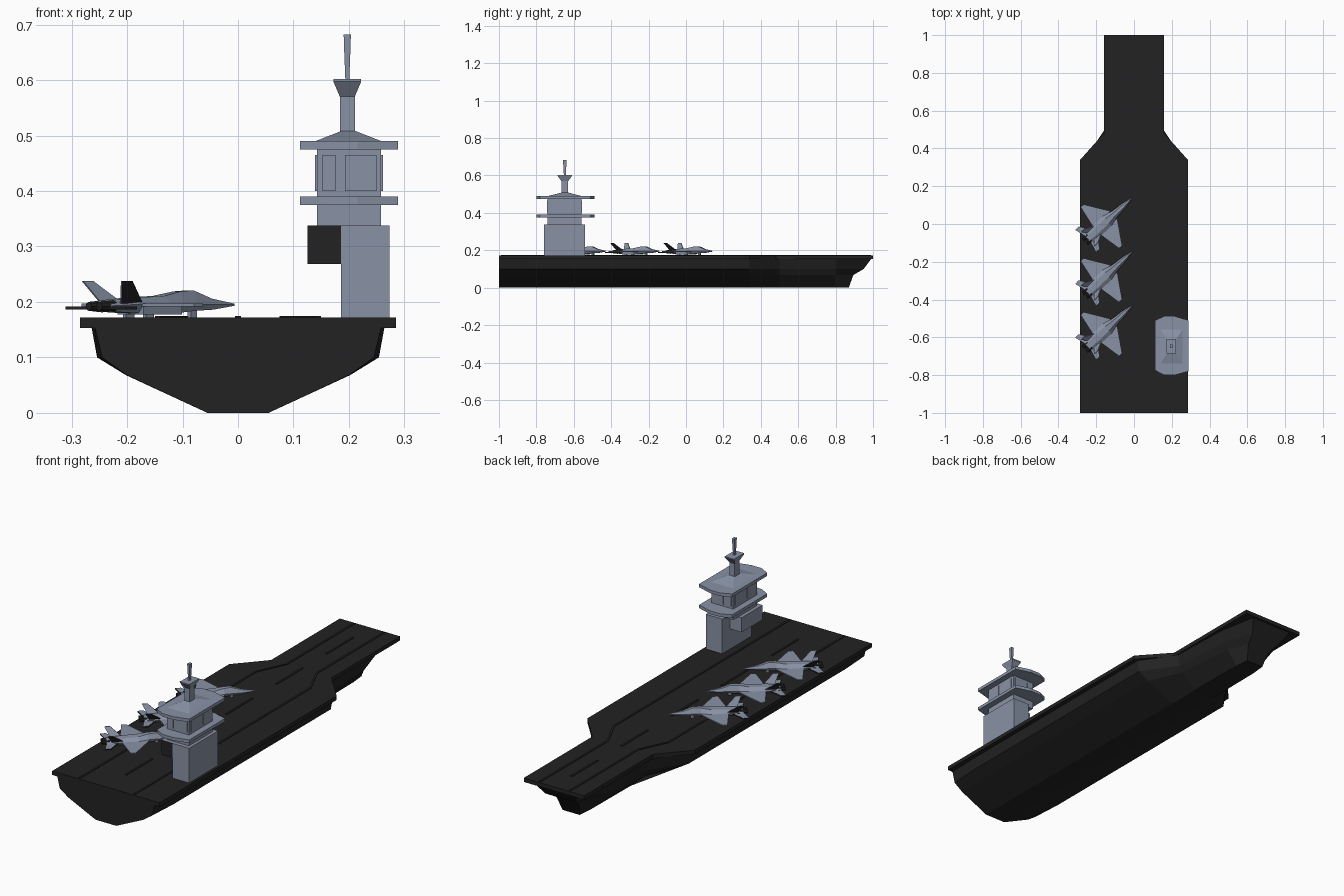
import bpy, bmesh, math
from mathutils import Vector

if "Cube" in bpy.data.objects:
    bpy.data.objects.remove(bpy.data.objects["Cube"])


def material(name, rgb):
    m = bpy.data.materials.new(name)
    m.diffuse_color = (*rgb, 1)
    m.use_nodes = True
    m.node_tree.nodes["Principled BSDF"].inputs["Base Color"].default_value = m.diffuse_color
    return m


DARK = material("deck black", (0.016, 0.016, 0.016))
GREY = material("steel blue grey", (0.25, 0.29, 0.38))


def finish(bm, name, mats, rule=None):
    """Turn a bmesh into an object; rule(face) picks the material slot."""
    bmesh.ops.recalc_face_normals(bm, faces=bm.faces[:])
    bm.normal_update()
    if rule:
        for f in bm.faces:
            f.material_index = rule(f)
    me = bpy.data.meshes.new(name)
    bm.to_mesh(me)
    bm.free()
    for m in mats:
        me.materials.append(m)
    ob = bpy.data.objects.new(name, me)
    bpy.context.collection.objects.link(ob)
    return ob


def loft(bm, rings):
    """Skin a list of equal-length closed rings and cap both ends."""
    vs = [[bm.verts.new(p) for p in r] for r in rings]
    n = len(rings[0])
    for a, b in zip(vs, vs[1:]):
        for i in range(n):
            j = (i + 1) % n
            bm.faces.new((a[i], a[j], b[j], b[i]))
    bm.faces.new(vs[0][::-1])
    bm.faces.new(vs[-1])


def prism(bm, outline, z0, z1):
    loft(bm, [[(x, y, z) for x, y in outline] for z in (z0, z1)])


def rect(x0, x1, y0, y1):
    return [(x0, y0), (x1, y0), (x1, y1), (x0, y1)]


def slab(name, outline, z0, z1, mat, rule=None):
    bm = bmesh.new()
    prism(bm, outline, z0, z1)
    mats = mat if isinstance(mat, list) else [mat]
    return finish(bm, name, mats, rule)


def mirrored(half):
    return half + [(-x, y) for x, y in reversed(half)]


# flight deck
slab("flight_deck", mirrored([(0.285, -1), (0.285, 0.34), (0.16, 0.48), (0.16, 1)]),
     0.153, 0.172, DARK)

# hull: half sections of (x, y, z) from keel to deck
def section(y, xs):
    return [(x, y, z) for x, z in zip(xs, (0.0, 0.068, 0.1, 0.154))]


halves = [
    section(-1.0, (0.055, 0.2, 0.245, 0.258)),
    section(-0.85, (0.055, 0.202, 0.254, 0.264)),
    section(0.34, (0.055, 0.202, 0.254, 0.264)),
    section(0.5, (0.055, 0.13, 0.145, 0.155)),
    section(0.8, (0.052, 0.105, 0.125, 0.145)),
    [(0.045, 0.87, 0.0), (0.06, 0.895, 0.068), (0.08, 0.95, 0.1), (0.11, 0.99, 0.154)],
]
bm = bmesh.new()
loft(bm, [h + [(-x, y, z) for x, y, z in reversed(h)] for h in halves])
finish(bm, "hull", [DARK])

# raised deck lines: kinked pair and centre dashes
bm = bmesh.new()
w = 0.005
for s in (1, -1):
    path = [(0.145, -0.99), (0.145, 0.34), (0.08, 0.48), (0.08, 0.99)]
    prism(bm, [(s * (x - w), y) for x, y in path]
          + [(s * (x + w), y) for x, y in reversed(path)], 0.171, 0.175)
for i in range(5):
    y = -0.85 + i * 0.38
    prism(bm, rect(-w, w, y, y + 0.2), 0.171, 0.175)
finish(bm, "deck_lines", [DARK])

# island tower
slab("tower_base", rect(0.186, 0.273, -0.76, -0.54), 0.172, 0.338, GREY)
slab("tower_sponson", rect(0.125, 0.187, -0.759, -0.6), 0.268, 0.338, [GREY, DARK],
     lambda f: int(f.normal.y < -0.5))
slab("tower_neck", rect(0.142, 0.258, -0.74, -0.56), 0.338, 0.376, GREY)
slab("bridge_room", rect(0.142, 0.258, -0.74, -0.56), 0.39, 0.476, GREY)

walkway = [(0.112, -0.775), (0.16, -0.8), (0.215, -0.8), (0.288, -0.78),
           (0.288, -0.51), (0.215, -0.488), (0.16, -0.488), (0.112, -0.51)]
slab("lower_walkway", walkway, 0.375, 0.39, GREY)
slab("upper_walkway", walkway, 0.475, 0.49, GREY)

# bridge windows: thin plates on all four walls
bm = bmesh.new()
for x0, x1 in ((0.152, 0.176), (0.193, 0.25)):
    for y in (-0.74, -0.56):
        prism(bm, rect(x0, x1, y - 0.003, y + 0.003), 0.4, 0.465)
for y0, y1 in ((-0.725, -0.665), (-0.635, -0.575)):
    for x in (0.142, 0.258):
        prism(bm, rect(x - 0.003, x + 0.003, y0, y1), 0.4, 0.465)
finish(bm, "bridge_windows", [GREY])


# roof, mast, lookout and antenna: stacked square tapers (z, half x, half y)
def taper(name, cx, cy, levels):
    bm = bmesh.new()
    loft(bm, [[(x, y, z) for x, y in rect(cx - a, cx + a, cy - b, cy + b)]
              for z, a, b in levels])
    finish(bm, name, [GREY])


taper("roof", 0.199, -0.648, [(0.49, 0.059, 0.09), (0.508, 0.013, 0.02)])
taper("mast", 0.197, -0.648, [(0.5, 0.0135, 0.018), (0.57, 0.0135, 0.018),
                              (0.597, 0.025, 0.038), (0.602, 0.025, 0.038)])
taper("antenna", 0.197, -0.648, [(0.6, 0.0035, 0.005), (0.65, 0.0055, 0.008),
                                 (0.682, 0.0065, 0.009)])


# jet parts, nose along local +x
def fuselage():
    bm = bmesh.new()
    rings = []
    for u, hw, zb, zm, zt in ((0.225, 0.002, 0.193, 0.195, 0.197),
                              (0.165, 0.014, 0.186, 0.195, 0.206),
                              (0.118, 0.018, 0.184, 0.196, 0.221),
                              (0.085, 0.023, 0.181, 0.197, 0.219),
                              (0.04, 0.035, 0.178, 0.197, 0.211),
                              (-0.04, 0.036, 0.18, 0.196, 0.207),
                              (-0.1, 0.028, 0.183, 0.193, 0.202)):
        rings.append([(u, hw, zm), (u, hw * 0.45, zt), (u, -hw * 0.45, zt),
                      (u, -hw, zm), (u, -hw * 0.6, zb), (u, hw * 0.6, zb)])
    loft(bm, rings)
    # intakes and landing gear
    for s in (1, -1):
        prism(bm, [(u, s * v) for u, v in rect(-0.03, 0.065, 0.012, 0.034)], 0.177, 0.195)
        prism(bm, [(u, s * v) for u, v in rect(-0.02, 0.0, 0.022, 0.03)], 0.171, 0.18)
    prism(bm, rect(0.115, 0.13, -0.004, 0.004), 0.171, 0.188)
    # wings
    for s in (1, -1):
        prism(bm, [(0.09, s * 0.025), (0.01, s * 0.149), (-0.012, s * 0.149),
                   (-0.035, s * 0.025)], 0.192, 0.197)
    return finish(bm, "jet_body", [GREY])


def tailplanes():
    bm = bmesh.new()
    for s in (1, -1):
        prism(bm, [(-0.05, s * 0.024), (-0.09, s * 0.082), (-0.115, s * 0.08),
                   (-0.1, s * 0.024)], 0.186, 0.192)
    return finish(bm, "jet_tailplanes", [GREY, DARK], lambda f: int(f.normal.z < 0.5))


def fins():
    bm = bmesh.new()
    for s in (1, -1):
        rings = []
        for t in (-0.002, 0.002):
            rings.append([(-0.025, s * 0.026 + t, 0.197), (-0.078, s * 0.026 + t, 0.197),
                          (-0.1, s * 0.052 + t, 0.238), (-0.075, s * 0.052 + t, 0.238)])
        loft(bm, rings)
    return finish(bm, "jet_fins", [GREY, DARK],
                  lambda f: int(f.normal.y * f.calc_center_median().y > 0
                                and abs(f.normal.y) > 0.5))


def nozzles():
    bm = bmesh.new()
    for s in (1, -1):
        loft(bm, [[(u, s * 0.014 + r * math.cos(k * math.pi / 4),
                    0.192 + r * math.sin(k * math.pi / 4)) for k in range(8)]
                  for u, r in ((-0.085, 0.011), (-0.12, 0.008))])
    return finish(bm, "jet_nozzles", [DARK])


# three parked jets sharing the same meshes
for part in (fuselage(), tailplanes(), fins(), nozzles()):
    for i in range(3):
        ob = part if i == 0 else part.copy()
        if i:
            bpy.context.collection.objects.link(ob)
        ob.location = Vector((-0.172, -0.012 - 0.285 * i, 0))
        ob.rotation_euler.z = math.radians(43)
